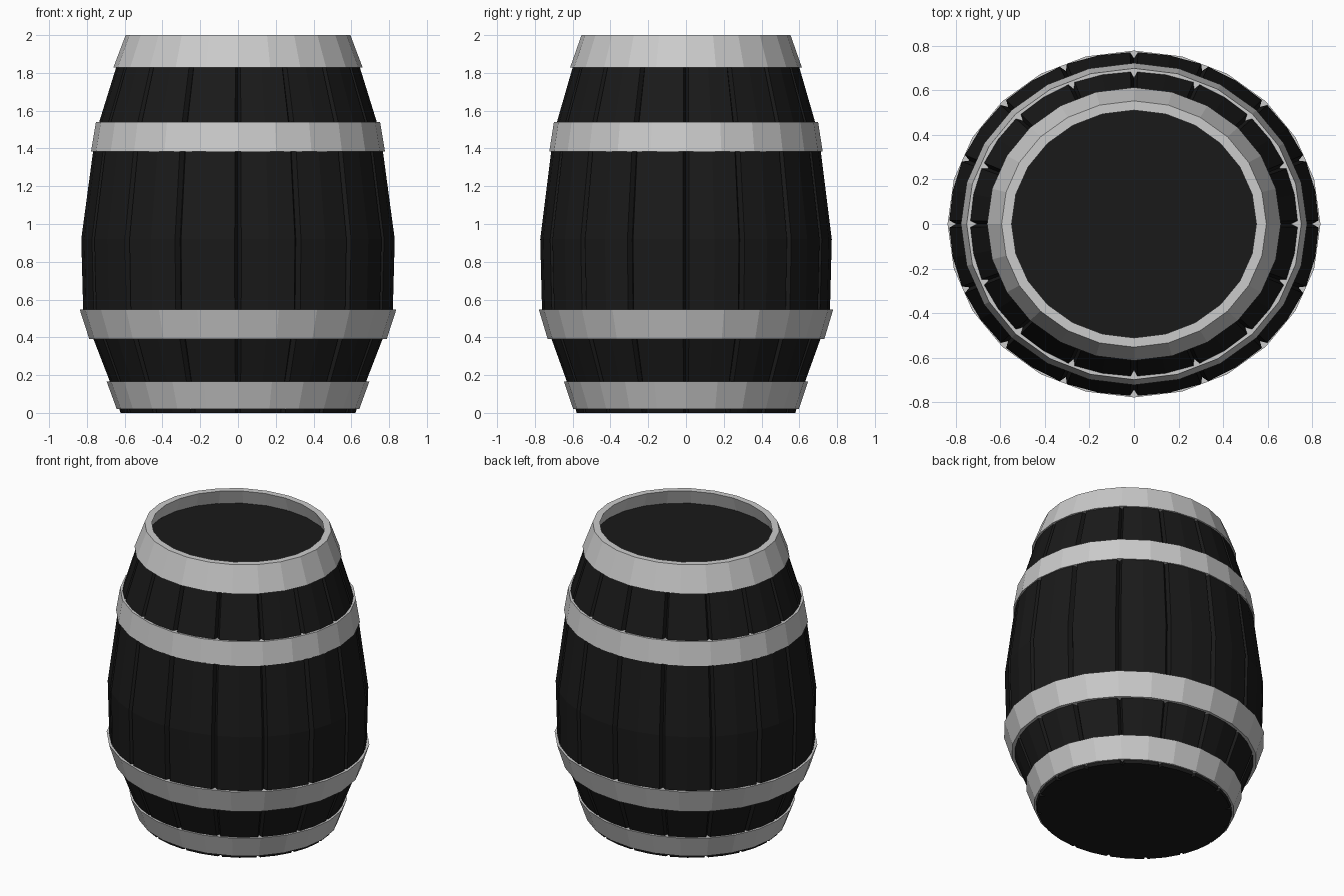
import bpy, bmesh
from math import cos, sin, radians, tau

if "Cube" in bpy.data.objects:
    bpy.data.objects.remove(bpy.data.objects["Cube"])

FLAT = 0.93          # the barrel is slightly narrower in y
STAVES = 16
HOOP_SIDES = 24

black = bpy.data.materials.new("dark_wood")
black.diffuse_color = (0.01, 0.01, 0.01, 1)
black.use_nodes = True
black.node_tree.nodes["Principled BSDF"].inputs["Base Color"].default_value = black.diffuse_color


def finish(name, bm, mat=None):
    bmesh.ops.recalc_face_normals(bm, faces=bm.faces)
    me = bpy.data.meshes.new(name)
    bm.to_mesh(me)
    bm.free()
    ob = bpy.data.objects.new(name, me)
    bpy.context.collection.objects.link(ob)
    if mat:
        me.materials.append(mat)
    return ob


def bridge(bm, a, b):
    n = len(a)
    for i in range(n):
        j = (i + 1) % n
        bm.faces.new((a[i], a[j], b[j], b[i]))


# Body: staves separated by narrow V grooves, closed by a recessed lid
def staved_body(profile):
    bm = bmesh.new()
    step = 360 / STAVES
    section = []
    for k in range(STAVES):
        section += [(k * step, 0.03), (k * step + 1.2, 0),
                    ((k + 0.5) * step, 0), ((k + 1) * step - 1.2, 0)]
    rings = []
    for r, z in profile:
        rings.append([bm.verts.new(((r - d) * cos(radians(a)),
                                    (r - d) * FLAT * sin(radians(a)), z))
                      for a, d in section])
    for a, b in zip(rings, rings[1:]):
        bridge(bm, a, b)
    bm.faces.new(rings[0])
    bm.faces.new(rings[-1])
    return finish("barrel_body", bm, black)


# Hoop: four-cornered cross-section swept round the barrel
def hoop(name, z0, r0, z1, r1, thick):
    bm = bmesh.new()
    rings = []
    for r, z in ((r0, z0), (r1, z1), (r1 - thick, z1), (r0 - thick, z0)):
        rings.append([bm.verts.new((r * cos(tau * i / HOOP_SIDES),
                                    r * FLAT * sin(tau * i / HOOP_SIDES), z))
                      for i in range(HOOP_SIDES)])
    for i in range(4):
        bridge(bm, rings[i], rings[(i + 1) % 4])
    return finish(name, bm)


staved_body([(0.622, 0), (0.68, 0.17), (0.765, 0.39), (0.82, 0.55),
             (0.83, 0.92), (0.768, 1.38), (0.735, 1.54),
             (0.645, 1.83), (0.605, 1.9)])

hoop("bottom_hoop", 0.02, 0.642, 0.165, 0.695, 0.045)
hoop("lower_hoop", 0.39, 0.787, 0.547, 0.838, 0.06)
hoop("upper_hoop", 1.385, 0.778, 1.54, 0.752, 0.045)

# Top rim: outer slope with a nearly upright inner wall
hoop("top_rim", 1.828, 0.66, 2.0, 0.595, 0.045)
